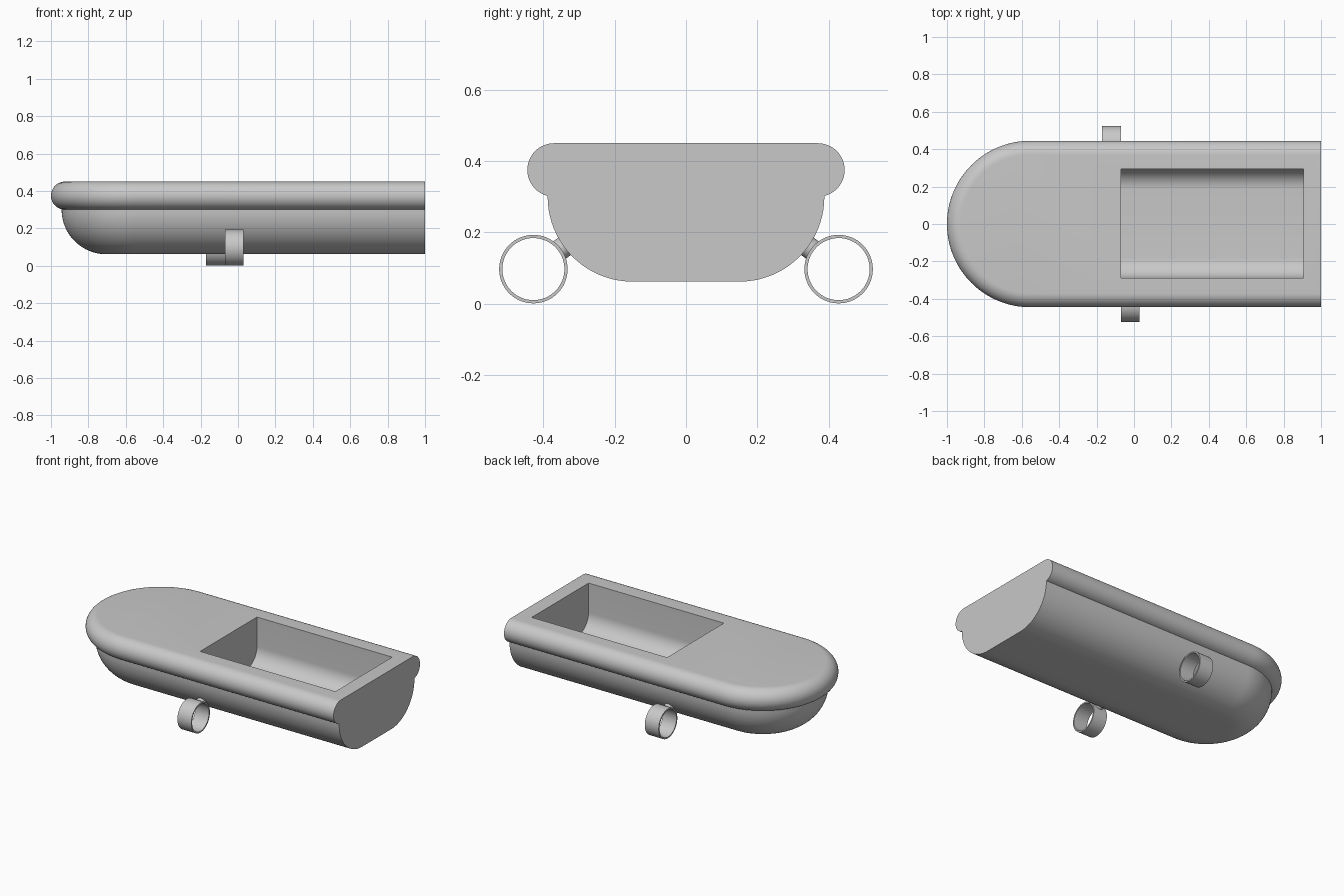
import bpy, bmesh, math
from mathutils import Vector

if "Cube" in bpy.data.objects:
    bpy.data.objects.remove(bpy.data.objects["Cube"])

grey = bpy.data.materials.new("light grey")
grey.diffuse_color = (0.58, 0.58, 0.58, 1)
grey.use_nodes = True
grey.node_tree.nodes["Principled BSDF"].inputs["Base Color"].default_value = grey.diffuse_color


def make(name, bm):
    bmesh.ops.recalc_face_normals(bm, faces=bm.faces)
    me = bpy.data.meshes.new(name)
    bm.to_mesh(me)
    bm.free()
    me.materials.append(grey)
    ob = bpy.data.objects.new(name, me)
    bpy.context.collection.objects.link(ob)
    return ob


def smooth(ob, angle=30):
    bpy.ops.object.select_all(action='DESELECT')
    bpy.context.view_layer.objects.active = ob
    ob.select_set(True)
    bpy.ops.object.shade_smooth_by_angle(angle=math.radians(angle))


def arc(cy, cz, r, a0, a1, n):
    angles = [math.radians(a0 + (a1 - a0) * i / n) for i in range(n + 1)]
    return [(cy + r * math.cos(a), cz + r * math.sin(a)) for a in angles]


# Hull: half section (round bilge plus gunwale bead) swept around a bullet-shaped plan
profile = arc(0.15, 0.30, 0.238, -90, 0, 20) + arc(0.37, 0.375, 0.075, -76, 90, 24)
BOW = -0.555
stations = [(1.0, 90)] + [(BOW, 90 + 180 * i / 64) for i in range(65)] + [(1.0, 270)]
bm = bmesh.new()
rows = []
for x, deg in stations:
    a = math.radians(deg)
    rows.append([bm.verts.new((x + r * math.cos(a), r * math.sin(a), z)) for r, z in profile])
for p, q in zip(rows, rows[1:]):
    for i in range(len(profile) - 1):
        bm.faces.new((p[i], p[i + 1], q[i + 1], q[i]))
bm.faces.new([r[0] for r in rows])             # flat bottom
bm.faces.new([r[-1] for r in rows])            # deck
bm.faces.new(rows[0] + rows[-1][::-1])         # flat transom
hull = make("hull", bm)

# Cockpit cutter: box with rounded lower sides
section = ([(-0.29, 0.6)] + arc(-0.18, 0.26, 0.11, 180, 270, 14)
           + arc(0.185, 0.26, 0.11, 270, 360, 14) + [(0.295, 0.6)])
bm = bmesh.new()
ends = [[bm.verts.new((x, y, z)) for y, z in section] for x in (-0.07, 0.905)]
n = len(section)
for i in range(n):
    j = (i + 1) % n
    bm.faces.new((ends[0][i], ends[0][j], ends[1][j], ends[1][i]))
for e in ends:
    bm.faces.new(e)
cutter = make("cockpit_cutter", bm)
cutter.hide_render = True
mod = hull.modifiers.new("cockpit", 'BOOLEAN')
mod.operation = 'DIFFERENCE'
mod.solver = 'EXACT'
mod.object = cutter
bpy.context.view_layer.objects.active = hull
bpy.ops.object.modifier_apply(modifier=mod.name)
bpy.data.objects.remove(cutter)
smooth(hull)

# Side rings, staggered along the hull, each on a short strut
RY, RZ, RO, RI = 0.428, 0.097, 0.096, 0.087
for label, side, x in (("right", -1, -0.02), ("left", 1, -0.12)):
    bm = bmesh.new()
    corners = [(RO, -0.05), (RO, 0.05), (RI, 0.05), (RI, -0.05)]
    loops = []
    for i in range(64):
        a = math.tau * i / 64
        loops.append([bm.verts.new((x + w, side * RY + r * math.cos(a), RZ + r * math.sin(a)))
                      for r, w in corners])
    for i in range(64):
        p, q = loops[i], loops[(i + 1) % 64]
        for k in range(4):
            m = (k + 1) % 4
            bm.faces.new((p[k], p[m], q[m], q[k]))
    smooth(make(label + "_ring", bm))

    # strut aimed from the ring centre at the bilge curve
    centre = Vector((x, side * RY, RZ))
    aim = (Vector((x, side * 0.15, 0.30)) - centre).normalized()
    bm = bmesh.new()
    bmesh.ops.create_cone(bm, cap_ends=True, segments=32, radius1=0.03, radius2=0.03, depth=0.035)
    strut = make(label + "_strut", bm)
    strut.location = centre + aim * 0.1085
    strut.rotation_euler = aim.to_track_quat('Z', 'Y').to_euler()
    smooth(strut)
